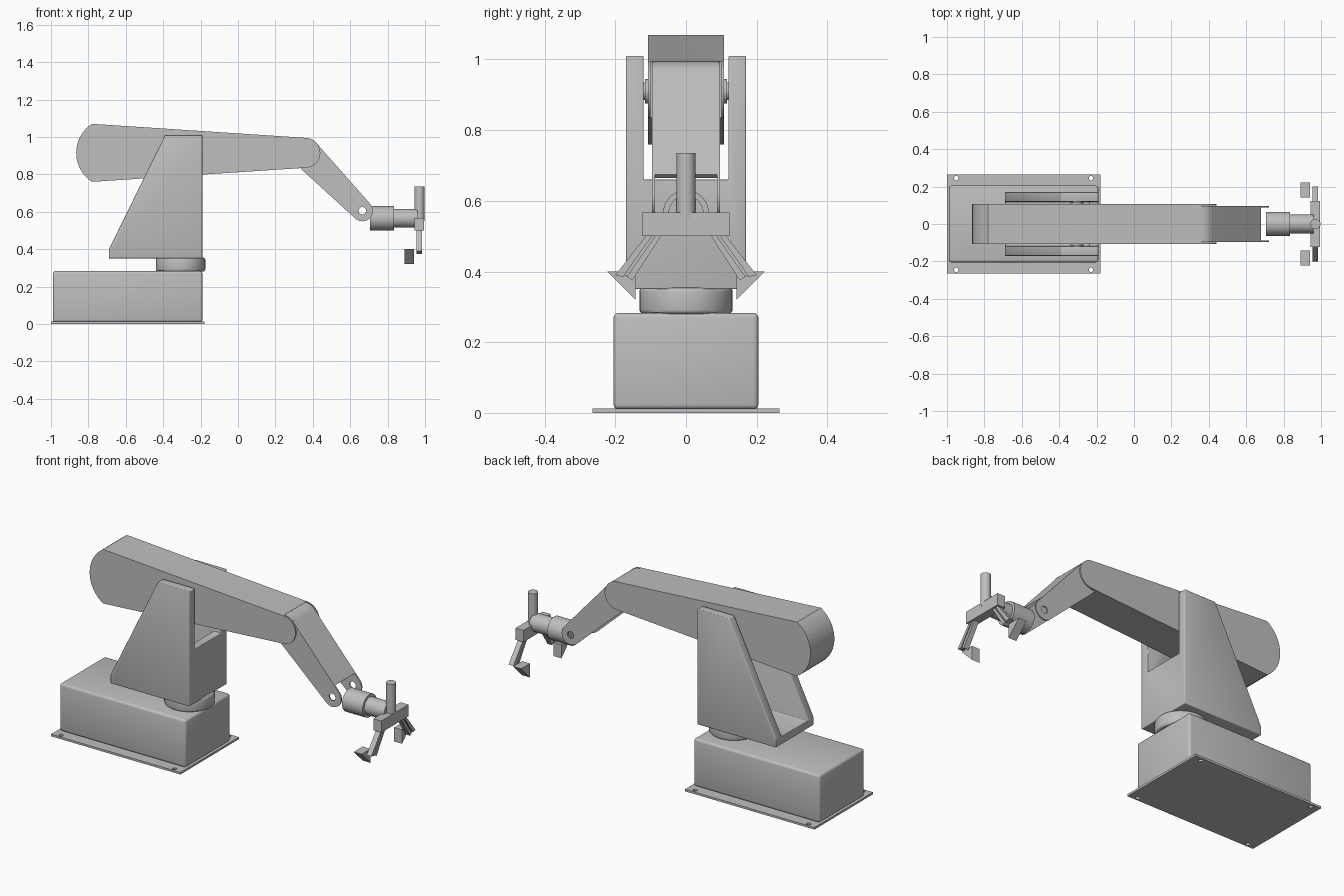
import bpy, bmesh
from math import sin, cos, radians, acos, atan2, hypot
from mathutils import Vector

if "Cube" in bpy.data.objects:
    bpy.data.objects.remove(bpy.data.objects["Cube"])

grey = bpy.data.materials.new("plain_grey")
grey.use_nodes = True
grey.diffuse_color = (0.52, 0.52, 0.52, 1)
grey.node_tree.nodes["Principled BSDF"].inputs["Base Color"].default_value = (0.52, 0.52, 0.52, 1)


def prism(name, pts, lo, hi, axis="Y"):
    """Extrude a closed 2D profile along one axis."""
    place = {"X": lambda a, b, t: (t, a, b),
             "Y": lambda a, b, t: (a, t, b),
             "Z": lambda a, b, t: (a, b, t)}[axis]
    bm = bmesh.new()
    face = bm.faces.new([bm.verts.new(place(a, b, lo)) for a, b in pts])
    new = bmesh.ops.extrude_face_region(bm, geom=[face])["geom"]
    verts = [v for v in new if isinstance(v, bmesh.types.BMVert)]
    bmesh.ops.translate(bm, verts=verts, vec=Vector(place(0, 0, hi - lo)))
    bmesh.ops.recalc_face_normals(bm, faces=bm.faces)
    mesh = bpy.data.meshes.new(name)
    bm.to_mesh(mesh)
    bm.free()
    mesh.materials.append(grey)
    ob = bpy.data.objects.new(name, mesh)
    bpy.context.collection.objects.link(ob)
    return ob


def arc(cx, cy, r, start, end, n=24):
    angles = [radians(start + (end - start) * i / n) for i in range(n + 1)]
    return [(cx + r * cos(a), cy + r * sin(a)) for a in angles]


def rod(name, cx, cy, r, lo, hi, axis):
    return prism(name, arc(cx, cy, r, 0, 360, 40)[:-1], lo, hi, axis)


def rect(a0, a1, b0, b1):
    return [(a0, b0), (a1, b0), (a1, b1), (a0, b1)]


def activate(ob):
    bpy.ops.object.select_all(action="DESELECT")
    ob.select_set(True)
    bpy.context.view_layer.objects.active = ob


def cut(ob, *cutters):
    activate(ob)
    for c in cutters:
        mod = ob.modifiers.new("cut", "BOOLEAN")
        mod.operation, mod.solver, mod.object = "DIFFERENCE", "EXACT", c
        bpy.ops.object.modifier_apply(modifier=mod.name)
        bpy.data.objects.remove(c)


def bevel(ob, width):
    mod = ob.modifiers.new("bevel", "BEVEL")
    mod.width, mod.segments, mod.limit_method = width, 3, "ANGLE"
    mod.angle_limit = radians(30)
    activate(ob)
    bpy.ops.object.modifier_apply(modifier=mod.name)


# Base: mounting plate with bolt holes, and housing
plate = prism("base_plate", rect(-1, -0.18, -0.265, 0.265), 0, 0.012, "Z")
cut(plate, *[rod("bolt_hole", x, y, 0.012, -0.1, 0.1, "Z")
             for x in (-0.95, -0.23) for y in (-0.245, 0.245)])
housing = prism("base_housing", rect(-0.99, -0.19, -0.205, 0.205), 0.01, 0.283, "Z")
bevel(housing, 0.014)
turntable = rod("turntable", -0.307, 0, 0.132, 0.28, 0.355, "Z")
bevel(turntable, 0.012)

# Shoulder bracket: solid outline hollowed between its cheeks
bracket = prism("shoulder_bracket", [(-0.69, 0.35), (-0.19, 0.35), (-0.19, 1.01),
                                     (-0.39, 1.01), (-0.69, 0.4)], -0.17, 0.17)
cut(bracket, prism("bracket_hollow", [(-1, 0.395), (-0.24, 0.395), (-0.24, 0.66),
                                      (0, 0.66), (0, 1.2), (-1, 1.2)], -0.12, 0.12))
bevel(bracket, 0.01)
rod("shoulder_axle", -0.305, 0.91, 0.025, -0.125, 0.125, "Y")
for side in (-1, 1):
    rod("axle_collar", -0.305, 0.91, 0.035, side * 0.1, side * 0.116, "Y")

# Upper arm: tapered beam, rounded at both ends, slotted at the elbow
elbow, wrist = (0.36, 0.915), (0.665, 0.605)
arm = prism("upper_arm", arc(-0.681, 0.915, 0.184, 122.6, 237.4)
            + arc(*elbow, 0.08, -86, 86), -0.108, 0.108)
cut(arm, prism("elbow_slot", rect(0.36, 0.6, 0.7, 1.1), -0.1, 0.1))

# Forearm: two link plates joined by a front cover
dx, dz = wrist[0] - elbow[0], wrist[1] - elbow[1]
R, r = 0.079, 0.056
heading = atan2(dz, dx) * 180 / 3.14159265
spread = acos((R - r) / hypot(dx, dz)) * 180 / 3.14159265
outline = (arc(*wrist, r, heading - spread, heading + spread)
           + arc(*elbow, R, heading + spread, heading + 360 - spread))
for side in (-1, 1):
    link = prism("forearm_link", outline, side * 0.088, side * 0.096)
    cut(link, rod("pin_hole", *wrist, 0.02, -0.2, 0.2, "Y"))


def cover_line(inset):
    """Follow the elbow curve, then run straight down the link edge."""
    top = arc(*elbow, R - inset, 95, heading + spread, 12)
    low = arc(*wrist, r - inset, heading + spread, heading + spread, 1)[0]
    end = tuple(a + (b - a) * 0.9 for a, b in zip(top[-1], low))
    return top + [end]


prism("forearm_cover", cover_line(0) + cover_line(0.015)[::-1], -0.09, 0.09)

# Wrist and tool head
rod("wrist_motor", 0, 0.565, 0.065, 0.705, 0.835, "X")
rod("wrist_shaft", 0, 0.565, 0.05, 0.83, 0.96, "X")
rod("gripper_motor", 0.97, 0, 0.027, 0.55, 0.735, "Z")
prism("gripper_bar", rect(-0.123, 0.123, 0.5, 0.567), 0.945, 0.995, "X")

# Mirrored fingers: two rails on a thin web, with a wedge tip
for s in (-1, 1):
    def finger(name, pts, x0, x1):
        prism(name, [(s * y, z) for y, z in pts], x0, x1, "X")
    finger("finger_outer_rail", [(0.11, 0.505), (0.093, 0.505), (0.178, 0.385), (0.2, 0.39)], 0.955, 0.985)
    finger("finger_inner_rail", [(0.084, 0.505), (0.068, 0.505), (0.152, 0.375), (0.168, 0.385)], 0.955, 0.985)
    finger("finger_web", [(0.1, 0.505), (0.075, 0.505), (0.16, 0.385), (0.185, 0.39)], 0.957, 0.975)
    finger("finger_tip", [(0.223, 0.4), (0.143, 0.4), (0.143, 0.32)], 0.89, 0.94)

# Smooth curved surfaces, keep edges sharp
for ob in bpy.context.collection.objects:
    if ob.type == "MESH" and ob.data.materials and ob.data.materials[0] == grey:
        activate(ob)
        bpy.ops.object.shade_smooth_by_angle(angle=radians(30))
